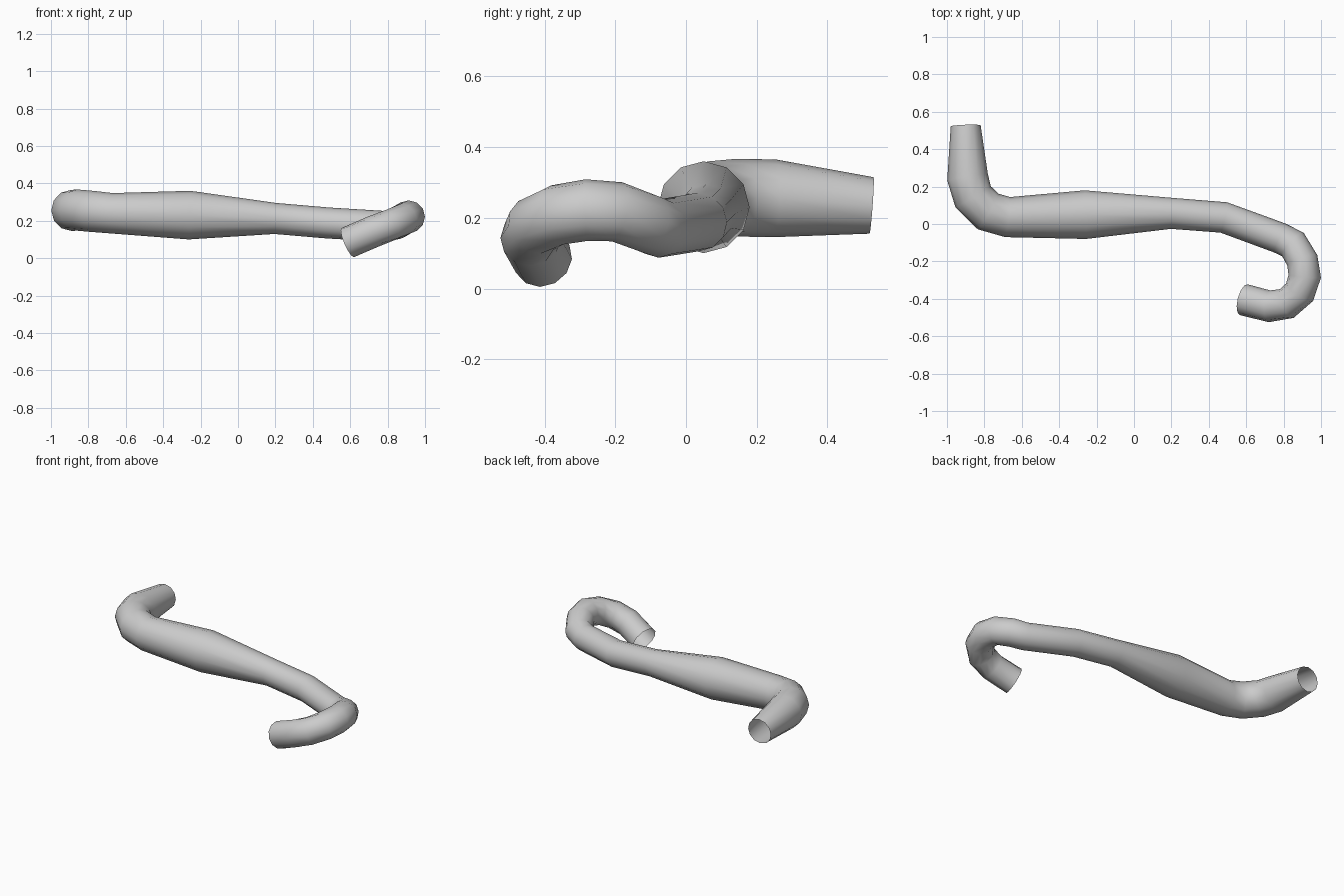
import bpy, bmesh
from math import cos, sin, tau
from mathutils import Vector

cube = bpy.data.objects.get("Cube")
if cube:
    bpy.data.objects.remove(cube, do_unlink=True)

SIDES = 12

# Centre line of the hose: x, y, z, radius
PATH = [
    (-0.90, 0.525, 0.235, 0.08),    # straight open end
    (-0.89, 0.25, 0.255, 0.11),
    (-0.86, 0.145, 0.257, 0.11),
    (-0.78, 0.067, 0.25, 0.11),
    (-0.675, 0.037, 0.24, 0.108),
    (-0.26, 0.05, 0.23, 0.13),      # swollen middle
    (0.20, 0.057, 0.212, 0.083),
    (0.48, 0.035, 0.188, 0.083),
    (0.78, -0.075, 0.17, 0.083),    # hook
    (0.85, -0.11, 0.185, 0.085),
    (0.90, -0.195, 0.217, 0.085),
    (0.913, -0.28, 0.222, 0.087),
    (0.885, -0.365, 0.208, 0.086),
    (0.817, -0.425, 0.178, 0.085),
    (0.725, -0.44, 0.143, 0.085),
    (0.587, -0.405, 0.083, 0.085),  # hooked open end
]


def sweep_tube(name, path, material):
    """Open tube with a mitred ring at every path point."""
    points = [Vector(p[:3]) for p in path]
    steps = [(b - a).normalized() for a, b in zip(points, points[1:])]
    bm = bmesh.new()
    rings = []
    for i, centre in enumerate(points):
        tangent = steps[max(i - 1, 0)] + steps[min(i, len(steps) - 1)]
        turn = tangent.to_track_quat('Z', 'Y')
        r = path[i][3]
        rings.append([
            bm.verts.new(centre + turn @ Vector((r * cos(tau * k / SIDES), r * sin(tau * k / SIDES), 0)))
            for k in range(SIDES)])
    for a, b in zip(rings, rings[1:]):
        for k in range(SIDES):
            n = (k + 1) % SIDES
            bm.faces.new((a[k], a[n], b[n], b[k])).smooth = True
    mesh = bpy.data.meshes.new(name)
    bm.to_mesh(mesh)
    bm.free()
    mesh.materials.append(material)
    obj = bpy.data.objects.new(name, mesh)
    bpy.context.collection.objects.link(obj)
    return obj


# Plain grey rubber
grey = bpy.data.materials.new("light_grey")
grey.use_nodes = True
colour = (0.6, 0.6, 0.6, 1)
grey.diffuse_color = colour
grey.node_tree.nodes["Principled BSDF"].inputs["Base Color"].default_value = colour

sweep_tube("bent_hose", PATH, grey)
